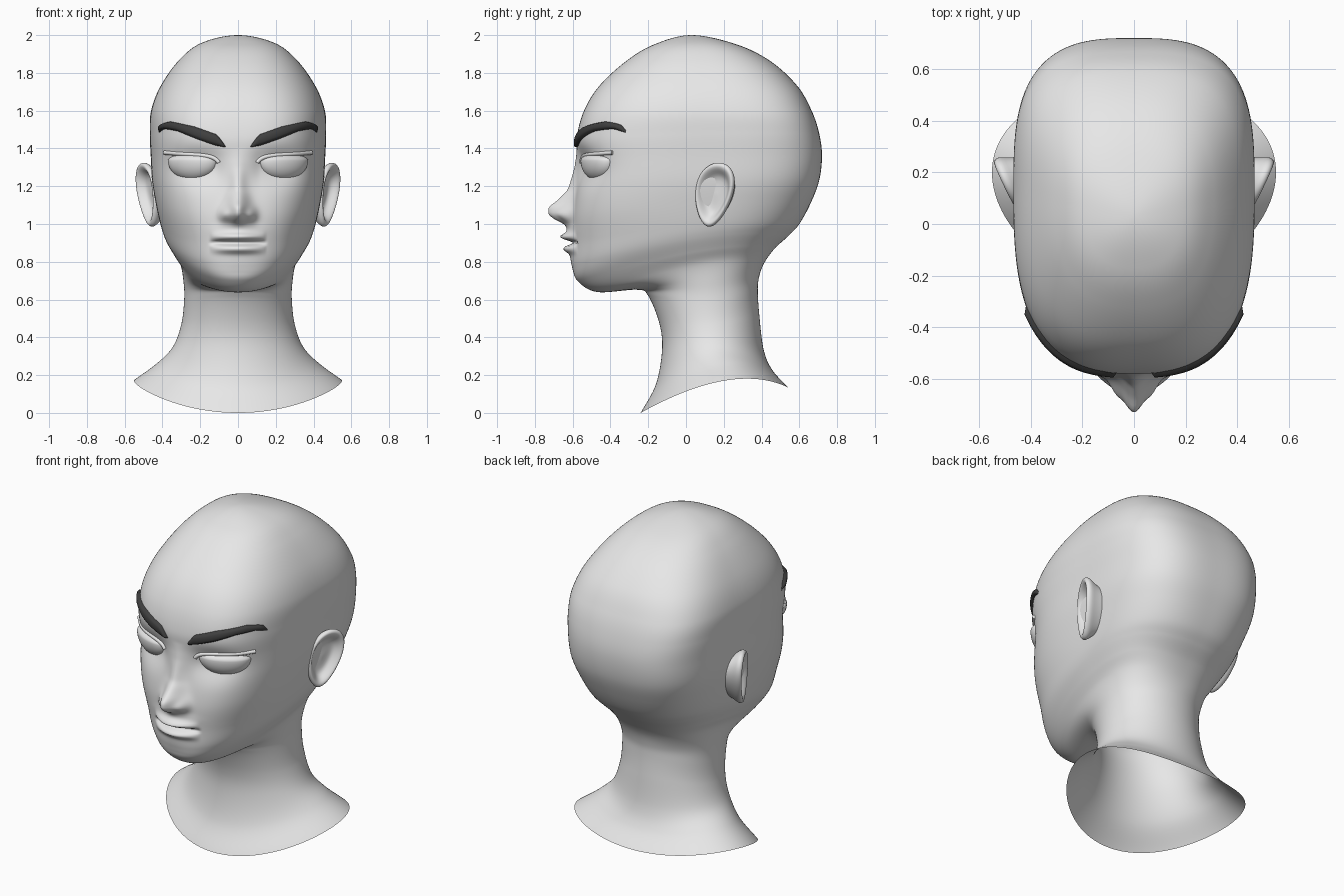
import bpy, bmesh
from math import sin, cos, pi, exp, radians
from mathutils import Matrix, Vector
from mathutils.bvhtree import BVHTree

cube = bpy.data.objects.get("Cube")
if cube:
    bpy.data.objects.remove(cube, do_unlink=True)


def material(name, grey):
    mat = bpy.data.materials.new(name)
    mat.use_nodes = True
    colour = (grey, grey, grey, 1)
    mat.diffuse_color = colour
    mat.node_tree.nodes["Principled BSDF"].inputs["Base Color"].default_value = colour
    return mat


skin = material("skin grey", 0.8)
hair = material("brow charcoal", 0.05)


def add_object(name, data, mat, mirror=False, subdivide=0):
    data.materials.append(mat)
    obj = bpy.data.objects.new(name, data)
    bpy.context.collection.objects.link(obj)
    if mirror:
        obj.modifiers.new("mirror", "MIRROR").use_mirror_merge = False
    if subdivide:
        sub = obj.modifiers.new("subdivide", "SUBSURF")
        sub.levels = sub.render_levels = subdivide
    return obj


def add_mesh(name, bm, mat, **options):
    mesh = bpy.data.meshes.new(name)
    for face in bm.faces:
        face.smooth = True
    bm.to_mesh(mesh)
    bm.free()
    return add_object(name, mesh, mat, **options)


def grid(bm, rows, wrap):
    """Join rows of points into quads, closing each row if wrap is set."""
    verts = [[bm.verts.new(p) for p in row] for row in rows]
    count = len(rows[0])
    for low, high in zip(verts, verts[1:]):
        for j in range(count if wrap else count - 1):
            k = (j + 1) % count
            bm.faces.new((low[j], low[k], high[k], high[j]))
    return verts


def ramp(value, start, end):
    f = min(1, max(0, (value - start) / (end - start)))
    return f * f * (3 - 2 * f)


def bell(value, centre, width):
    return exp(-((value - centre) / width) ** 2)


def polyline(points, value):
    """Linear lookup in a list of (position, height) pairs."""
    if value <= points[0][0]:
        return points[0][1]
    for (a, p), (b, q) in zip(points, points[1:]):
        if value <= b:
            return p + (q - p) * (value - a) / (b - a)
    return points[-1][1]


def catmull(a, b, c, d, f):
    return b + f * (c - a + f * (2*a - 5*b + 4*c - d + f * (3*b - a - 3*c + d))) / 2


# Tilted rings from neck to crown: front y, z; side x, y, z; back y, z
rings = [
    (-.24, 0, .55, .2, .17, .54, .135),
    (-.16, .15, .43, .18, .26, .455, .23),
    (-.127, .33, .345, .15, .35, .41, .34),
    (-.14, .47, .3, .13, .47, .388, .52),
    (-.2, .62, .285, .12, .6, .38, .64),
    (-.26, .652, .288, .11, .69, .385, .71),
    (-.47, .64, .305, .1, .79, .41, .785),
    (-.575, .7, .345, .09, .86, .465, .865),
    (-.6, .78, .385, .08, .93, .54, .935),
    (-.6, .9, .41, .08, 1.0, .6, 1.0),
    (-.6, 1.04, .435, .09, 1.11, .66, 1.11),
    (-.58, 1.2, .455, .11, 1.23, .705, 1.23),
    (-.575, 1.34, .462, .12, 1.36, .72, 1.36),
    (-.578, 1.46, .467, .13, 1.48, .705, 1.48),
    (-.54, 1.6, .46, .13, 1.6, .665, 1.6),
    (-.46, 1.73, .41, .12, 1.73, .59, 1.73),
    (-.32, 1.86, .31, .09, 1.87, .45, 1.86),
    (-.17, 1.95, .19, .06, 1.96, .27, 1.95),
    (.03, 2, 0, .03, 2, .03, 2),
]
first = tuple(2 * a - b for a, b in zip(rings[0], rings[1]))
fy, fz, sx, sy, sz, by, bz = rings[-2]
path = [first] + rings + [(by, bz, -sx, sy, sz, fy, fz)]

# Nose projection by height
nose = [(.74, 0), (.82, .01), (.93, .02), (.98, .03), (1.003, .045), (1.02, .09),
        (1.05, .13), (1.09, .135), (1.125, .09), (1.18, .045), (1.3, .015), (1.4, 0)]


def sculpt(x, z):
    """Forward relief of the face at a point."""
    x = abs(x)
    width = .055 + .04 * ramp(z, 1.02, .96) - .015 * ramp(z, 1.1, 1.25)
    out = polyline(nose, z) * bell(x, 0, width)
    # nostril wings
    out += .04 * bell(x, .07, .03) * bell(z, 1.05, .035)
    # eye sockets
    out -= .05 * bell(x, .22, .15) * bell(z, 1.3, .09) * ramp(x, .02, .12)
    # lips and the line between them
    lips = max(0, 1 - (x / .15) ** 2)
    crease = max(0, 1 - (x / .155) ** 4)
    out += lips * (.045 * bell(z, .932, .02) + .035 * bell(z, .868, .022))
    return out - crease * .03 * bell(z, .901, .011)


# Head and neck: one continuous open-bottomed skin
segments, steps = 220, 14
rows = []
for i in range(len(rings) - 1):
    for s in range(steps + (i == len(rings) - 2)):
        fy, fz, sx, sy, sz, by, bz = [catmull(*c, s / steps) for c in zip(*path[i:i + 4])]
        power = 2 + ramp(sz, .65, 1.35) - .5 * ramp(sz, 1.5, 2)
        row = []
        for j in range(segments):
            u = 2 * pi * j / segments
            t = u - .5 * sin(u)
            r = (abs(cos(t)) ** power + abs(sin(t)) ** power) ** (-1 / power)
            c = r * cos(t)
            x = sx * r * sin(t)
            y = sy + c * (fy - by) / 2 + c * c * ((fy + by) / 2 - sy)
            z = sz + c * (fz - bz) / 2 + c * c * ((fz + bz) / 2 - sz)
            if cos(t) > 0 and .74 < z < 1.6:
                y -= sculpt(x, z) * ramp(cos(t), .2, .5)
            row.append((x, y, z))
        rows.append(row)
head = bmesh.new()
grid(head, rows, True)
bmesh.ops.remove_doubles(head, verts=head.verts, dist=.00005)
face_verts = [v for v in head.verts if v.co.y < -.4 and .95 < v.co.z < 1.5]
for _ in range(2):
    bmesh.ops.smooth_vert(head, verts=face_verts, factor=.5,
                          use_axis_x=True, use_axis_y=True, use_axis_z=True)
head.normal_update()
surface = BVHTree.FromBMesh(head)
add_mesh("head_and_neck", head, skin)


def on_face(x, z, lift=0):
    point, normal, _, _ = surface.ray_cast(Vector((x, -2, z)), Vector((0, 1, 0)))
    return point + normal * lift


# Eyes: blank ellipsoids with a flattened top
eyes = bmesh.new()
bmesh.ops.create_uvsphere(eyes, u_segments=40, v_segments=24, radius=1)
for v in eyes.verts:
    v.co.z *= .04 if v.co.z > 0 else .105
    v.co.x *= .145
    v.co.y *= .075
eyes.transform(Matrix.Translation((.238, -.463, 1.335)) @ Matrix.Rotation(radians(28), 4, "Z"))
add_mesh("eyes", eyes, skin, mirror=True)

# Upper eyelids: thin rolls along the top of each eye
lid = bpy.data.curves.new("upper_eyelids", "CURVE")
lid.dimensions = "3D"
lid.bevel_depth = .011
lid.bevel_resolution = 3
lid.use_fill_caps = True
spline = lid.splines.new("NURBS")
line = [(.1, 1.325), (.115, 1.352), (.18, 1.366), (.26, 1.37), (.33, 1.374), (.385, 1.378)]
spline.points.add(len(line) - 1)
for point, (x, z) in zip(spline.points, line):
    point.co = (*on_face(x, z, .004), 1)
spline.order_u = 4
spline.use_endpoint_u = True
add_object("upper_eyelids", lid, skin, mirror=True)

# Eyebrows: thick strips that follow the brow
upper = [(.065, 1.412), (.11, 1.475), (.23, 1.518), (.36, 1.545), (.405, 1.53), (.42, 1.488)]
lower = [(.065, 1.405), (.12, 1.413), (.22, 1.448), (.32, 1.49), (.39, 1.503), (.42, 1.48)]
brow_rows = []
for a in range(7):
    f = a / 6
    lift = -.004 + .022 * (1 - (2 * f - 1) ** 4)
    row = []
    for k in range(29):
        x = .065 + .355 * k / 28
        z = polyline(lower, x) * (1 - f) + polyline(upper, x) * f
        row.append(on_face(x, z, lift if 0 < k < 28 else -.003))
    brow_rows.append(row)
brows = bmesh.new()
grid(brows, brow_rows, False)
add_mesh("eyebrows", brows, hair, mirror=True)

# Ears: a bowl, a rolled rim and a tapering back, flared outward
section = [(.02, -.012), (.3, -.014), (.55, -.012), (.68, .008), (.8, .028), (.91, .036),
           (.99, .026), (1, .008), (.92, -.01), (.78, -.04), (.62, -.1)]
tilt = radians(25)
ear_rows = []
for scale, height in section:
    row = []
    for j in range(28):
        # reversed order keeps the faces pointing outward
        t = -2 * pi * j / 28
        u = scale * (.108 * cos(t) * (1 + .25 * sin(t)) + .028 * sin(t))
        w = scale * .172 * sin(t)
        row.append((.462 + u * sin(tilt) + height * cos(tilt) + .06 * w,
                    .155 + u * cos(tilt) - height * sin(tilt), 1.155 + w))
    ear_rows.append(row)
ears = bmesh.new()
ear_verts = grid(ears, ear_rows, True)
ears.faces.new(list(reversed(ear_verts[0])))
add_mesh("ears", ears, skin, mirror=True, subdivide=1)
